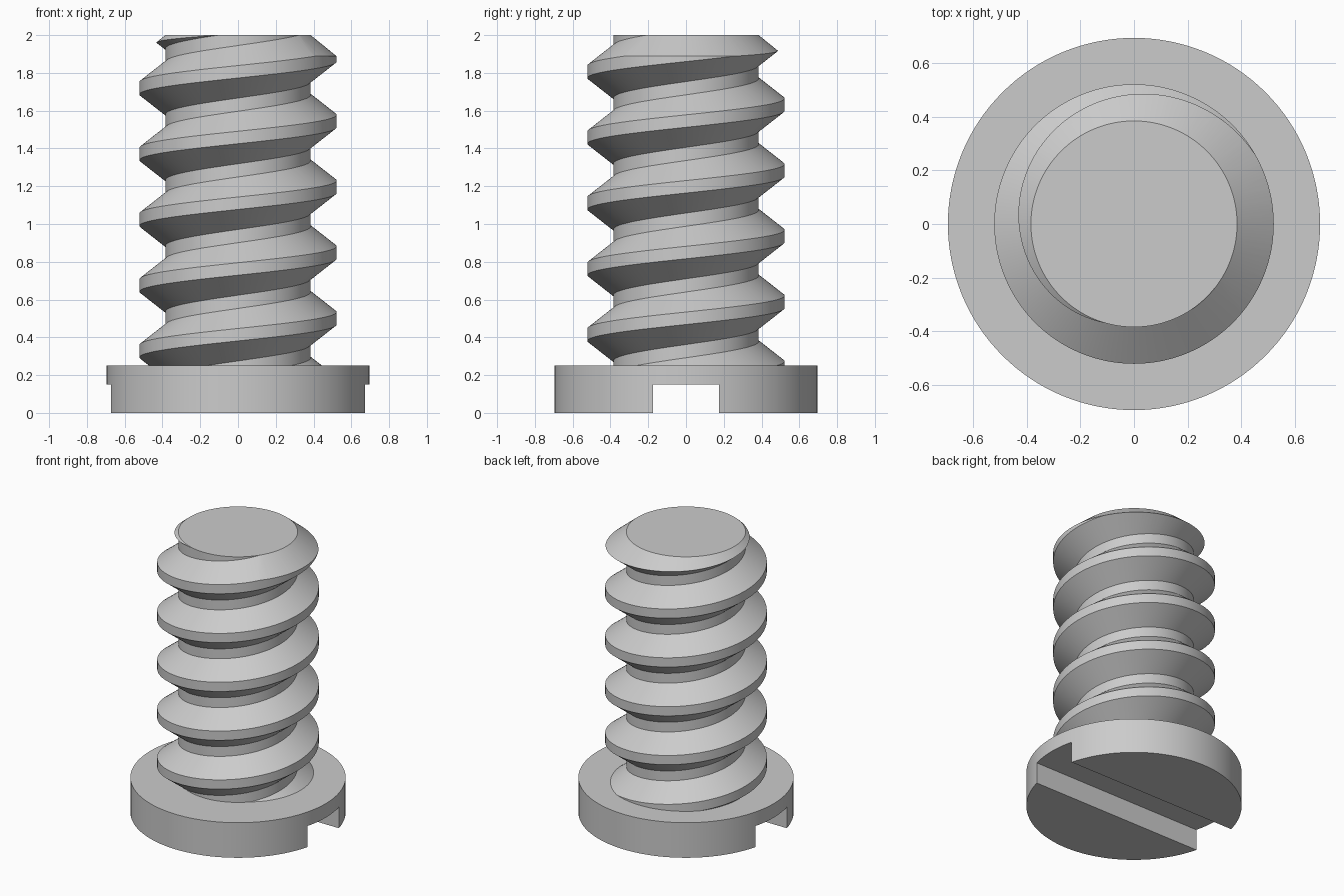
import bpy, bmesh
from math import cos, sin, tau, radians

cube = bpy.data.objects.get("Cube")
if cube:
    bpy.data.objects.remove(cube, do_unlink=True)

SEG = 128
ROOT, CREST, PITCH = 0.385, 0.522, 0.348
HEAD_R, HEAD_TOP = 0.695, 0.25

steel = bpy.data.materials.new("plain grey")
steel.use_nodes = True
steel.diffuse_color = (0.6, 0.6, 0.6, 1)
steel.node_tree.nodes["Principled BSDF"].inputs["Base Color"].default_value = (0.6, 0.6, 0.6, 1)


def make_object(name, bm):
    bmesh.ops.recalc_face_normals(bm, faces=bm.faces)
    mesh = bpy.data.meshes.new(name)
    bm.to_mesh(mesh)
    bm.free()
    obj = bpy.data.objects.new(name, mesh)
    bpy.context.collection.objects.link(obj)
    mesh.materials.append(steel)
    return obj


def lathe(name, profile):
    """Closed solid of revolution from (radius, height) points."""
    bm = bmesh.new()
    rings = [[bm.verts.new((r * cos(tau * i / SEG), r * sin(tau * i / SEG), z))
              for i in range(SEG)] for r, z in profile]
    for a, b in zip(rings, rings[1:]):
        for i in range(SEG):
            j = (i + 1) % SEG
            bm.faces.new((a[i], a[j], b[j], b[i]))
    bm.faces.new(rings[0])
    bm.faces.new(rings[-1])
    return make_object(name, bm)


def apply_boolean(target, cutter, operation):
    cutter.hide_render = True
    mod = target.modifiers.new("cut", 'BOOLEAN')
    mod.object = cutter
    mod.operation = operation
    mod.solver = 'EXACT'
    bpy.context.view_layer.objects.active = target
    bpy.ops.object.modifier_apply(modifier=mod.name)
    bpy.data.objects.remove(cutter, do_unlink=True)


def smooth(obj):
    bpy.ops.object.select_all(action='DESELECT')
    obj.select_set(True)
    bpy.context.view_layer.objects.active = obj
    bpy.ops.object.shade_smooth_by_angle(angle=radians(30))


# Threaded shaft: one pitch of profile swept along a right-handed helix
profile = [(CREST, -0.033), (CREST, 0.033), (ROOT, 0.139), (ROOT, 0.209), (CREST, PITCH - 0.033)]
start, turns = 0.501 - 3 * PITCH, 9
bm = bmesh.new()
columns = []
for k in range(SEG * turns + 1):
    a = tau * k / SEG
    z = start + PITCH * k / SEG
    columns.append([bm.verts.new((r * cos(a), r * sin(a), z + dz)) for r, dz in profile])
for a, b in zip(columns, columns[1:]):
    for j in range(len(profile) - 1):
        bm.faces.new((a[j], b[j], b[j + 1], a[j + 1]))
bmesh.ops.remove_doubles(bm, verts=bm.verts, dist=0.0005)
for height, side in ((0.1, -1), (2.2, 1)):
    bmesh.ops.bisect_plane(bm, geom=bm.verts[:] + bm.edges[:] + bm.faces[:],
                           plane_co=(0, 0, height), plane_no=(0, 0, side), clear_outer=True)
bmesh.ops.edgeloop_fill(bm, edges=[e for e in bm.edges if e.is_boundary])
shaft = make_object("threaded_shaft", bm)

# Chamfered flat tip
envelope = lathe("shaft_envelope", [(0.63, 0.2), (0.63, 1.8), (ROOT, 2.0)])
apply_boolean(shaft, envelope, 'INTERSECT')
smooth(shaft)

# Head with a straight driver slot across x
head = lathe("slotted_head", [(HEAD_R, 0), (HEAD_R, HEAD_TOP)])
bm = bmesh.new()
bmesh.ops.create_cube(bm, size=1)
bmesh.ops.scale(bm, vec=(2, 0.35, 0.3), verts=bm.verts)
slot = make_object("slot_cutter", bm)
apply_boolean(head, slot, 'DIFFERENCE')
smooth(head)
